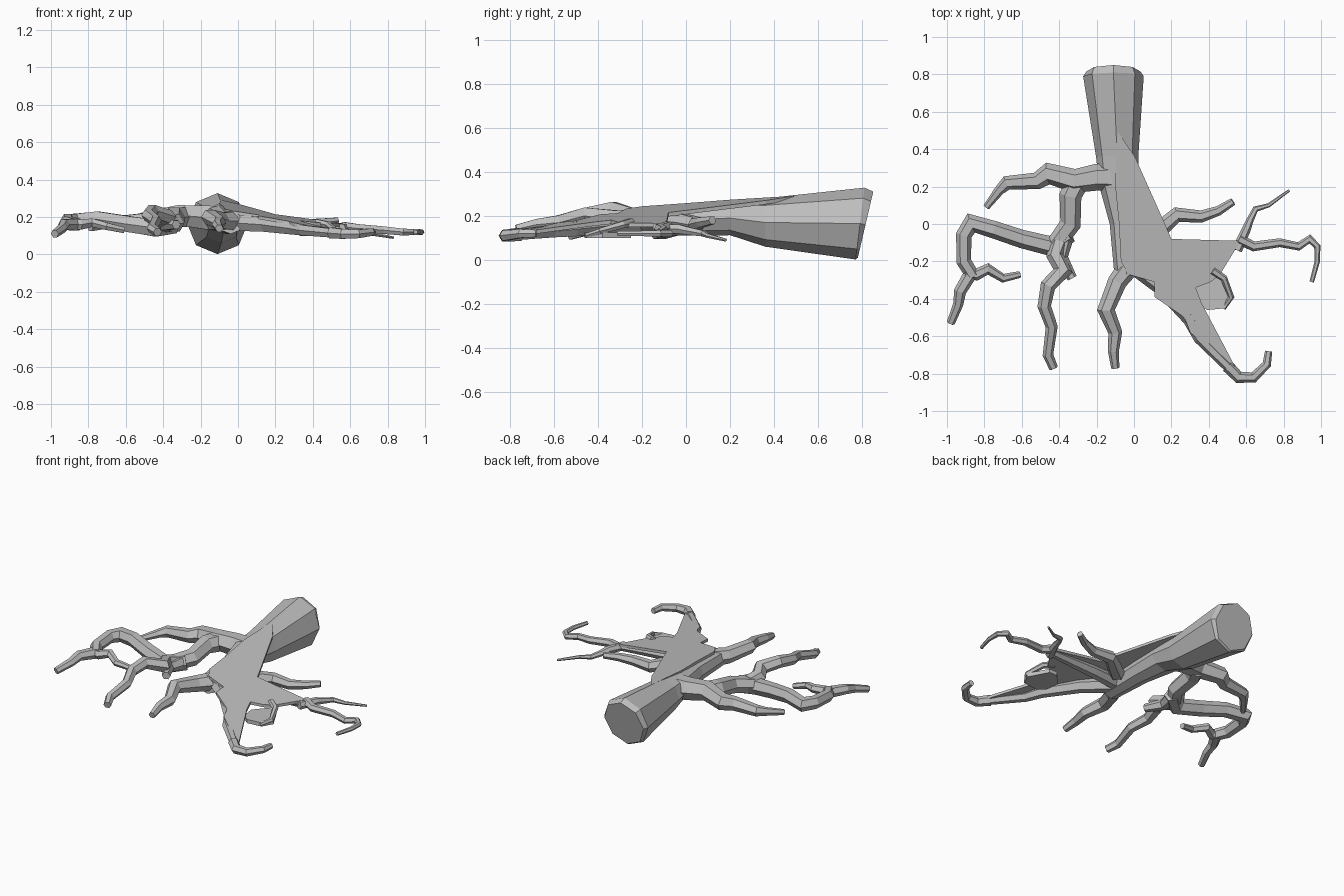
import bpy
import bmesh
from math import cos, sin, pi
from mathutils import Vector

cube = bpy.data.objects.get("Cube")
if cube:
    bpy.data.objects.remove(cube, do_unlink=True)

bark = bpy.data.materials.new("grey_bark")
bark.use_nodes = True
bark_colour = (0.52, 0.52, 0.52, 1)
bark.diffuse_color = bark_colour
bark.node_tree.nodes["Principled BSDF"].inputs["Base Color"].default_value = bark_colour


def finish(name, bm):
    """Turn a bmesh into a flat shaded bark object."""
    bmesh.ops.recalc_face_normals(bm, faces=bm.faces)
    mesh = bpy.data.meshes.new(name)
    bm.to_mesh(mesh)
    bm.free()
    mesh.materials.append(bark)
    obj = bpy.data.objects.new(name, mesh)
    bpy.context.collection.objects.link(obj)


def loft(bm, rings):
    """Join successive vertex rings with quads and close both ends."""
    loops = [[bm.verts.new(co) for co in ring] for ring in rings]
    count = len(loops[0])
    for low, high in zip(loops, loops[1:]):
        for i in range(count):
            j = (i + 1) % count
            bm.faces.new((low[i], low[j], high[j], high[i]))
    bm.faces.new(loops[0])
    bm.faces.new(loops[-1])


def branch(name, radius, tip, points, sides=6):
    """Tapering faceted tube through the points, mitred at each bend."""
    path = [Vector(p) for p in points]
    last = len(path) - 1
    steps = [(b - a).normalized() for a, b in zip(path, path[1:])]
    rings = []
    for i, centre in enumerate(path):
        before, after = steps[max(i - 1, 0)], steps[min(i, last - 1)]
        along = (before + after).normalized()
        side = along.cross(Vector((0, 0, 1))).normalized()
        up = side.cross(along)
        r = radius + (tip - radius) * i / last
        mitre = 1 / max(along.dot(after), .7)
        rings.append([centre + r * (side * cos(a) * mitre + up * sin(a))
                      for a in (2 * pi * k / sides for k in range(sides))])
    bm = bmesh.new()
    loft(bm, rings)
    finish(name, bm)


def plate(name, outline, height, thickness):
    """Flat slab below a sloping surface given by the height function."""
    bm = bmesh.new()
    face = bm.faces.new([bm.verts.new((x, y, height(x, y))) for x, y in outline])
    result = bmesh.ops.extrude_face_region(bm, geom=[face], use_keep_orig=True)
    moved = [g for g in result["geom"] if isinstance(g, bmesh.types.BMVert)]
    bmesh.ops.translate(bm, verts=moved, vec=(0, 0, -thickness))
    bmesh.ops.triangulate(bm, faces=bm.faces)
    finish(name, bm)


# Trunk: octagonal rings as x, y, z, half width, half height, lean
def trunk_ring(x, y, z, wide, high, lean=0):
    return [(x + wide * cos(a), y + lean * sin(a), z + high * sin(a))
            for a in (k * pi / 4 for k in range(8))]


bm = bmesh.new()
loft(bm, [
    trunk_ring(-.11, .815, .16, .145, .15, .035),
    trunk_ring(-.11, .79, .165, .162, .163, .02),
    trunk_ring(-.09, .36, .17, .113, .11),
    trunk_ring(-.08, .2, .19, .105, .078),
    trunk_ring(-.05, 0, .18, .08, .07),
    trunk_ring(-.04, -.27, .17, .065, .06),
])
finish("trunk", bm)


# Broad splintered sheet on the left, and the smaller one below it
def slope(x, y):
    return .247 - .133 * x + .065 * y


plate("broad_sheet", [
    (-.09, .5), (.005, .36), (.17, -.01), (.2, -.08), (.57, -.09),
    (.46, -.27), (.41, -.31), (.33, -.34), (.36, -.42), (.56, -.8),
    (.3, -.58), (.27, -.5), (.11, -.39), (.11, -.31), (-.03, -.27),
    (-.07, -.2), (-.08, 0), (-.1, .2)], slope, .018)
plate("lower_sheet", [
    (.33, -.33), (.34, -.42), (.39, -.46), (.49, -.45), (.53, -.38),
    (.46, -.25), (.4, -.25)], lambda x, y: .125, .025)

# Front branch carrying on from the trunk
branch("front_branch", .058, .022, [
    (-.02, -.22, .18), (-.09, -.31, .18), (-.15, -.46, .2),
    (-.1, -.58, .17), (-.11, -.68, .16), (-.1, -.77, .14)])

# Right limb with its forks
branch("right_limb", .08, .018, [
    (-.08, .25, .19), (-.2, .25, .2), (-.32, .23, .21), (-.46, .27, .19),
    (-.52, .23, .18), (-.68, .22, .17), (-.72, .18, .16), (-.79, .09, .14)])
branch("right_inner_limb", .062, .05, [
    (-.3, .23, .2), (-.34, .15, .2), (-.34, 0, .17), (-.42, -.11, .15)])
branch("right_outer_limb", .054, .036, [
    (-.35, -.05, .16), (-.44, -.12, .14), (-.6, -.08, .165),
    (-.75, -.03, .19), (-.87, .005, .18), (-.91, -.06, .18),
    (-.91, -.2, .17), (-.86, -.28, .16)])
branch("right_outer_twig", .035, .018, [
    (-.9, -.26, .16), (-.84, -.27, .16), (-.78, -.24, .17),
    (-.7, -.29, .15), (-.61, -.27, .13)])
branch("right_end_twig", .037, .022, [
    (-.87, -.26, .16), (-.93, -.36, .16), (-.94, -.43, .14), (-.98, -.53, .11)])
branch("right_front_limb", .05, .024, [
    (-.4, -.1, .16), (-.42, -.17, .18), (-.38, -.25, .2),
    (-.46, -.33, .23), (-.48, -.44, .21), (-.44, -.55, .18),
    (-.46, -.7, .14), (-.43, -.77, .12)])
branch("right_fork_stub", .045, .026, [
    (-.37, -.08, .16), (-.39, -.18, .16), (-.33, -.29, .16)])

# Left branches running under and out of the sheet
branch("left_back_branch", .05, .02, [
    (.05, -.1, .18), (.16, -.01, .17), (.23, .05, .16), (.36, .04, .16),
    (.45, .07, .17), (.53, .12, .18)])
branch("left_limb", .045, .024, [
    (0, -.18, .17), (.2, -.15, .16), (.4, -.13, .15), (.57, -.11, .14)])
branch("left_back_twig", .028, .007, [
    (.55, -.14, .14), (.6, -.03, .14), (.62, .02, .13), (.65, .08, .12),
    (.72, .1, .11), (.83, .18, .09)])
branch("left_end_twig", .028, .012, [
    (.56, -.08, .15), (.64, -.12, .14), (.78, -.1, .13), (.88, -.12, .12),
    (.94, -.08, .12), (.98, -.12, .12), (.98, -.2, .12), (.95, -.31, .12)])
branch("left_inner_twig", .022, .012, [
    (.42, -.25, .17), (.48, -.29, .16), (.52, -.39, .13), (.48, -.45, .11)])
branch("left_front_limb", .05, .026, [
    (0, -.22, .17), (.15, -.34, .16), (.3, -.51, .14),
    (.35, -.61, .13), (.55, -.81, .11)])
branch("left_hook", .034, .019, [
    (.5, -.76, .115), (.56, -.82, .11), (.64, -.82, .11),
    (.71, -.75, .12), (.72, -.68, .12)])
